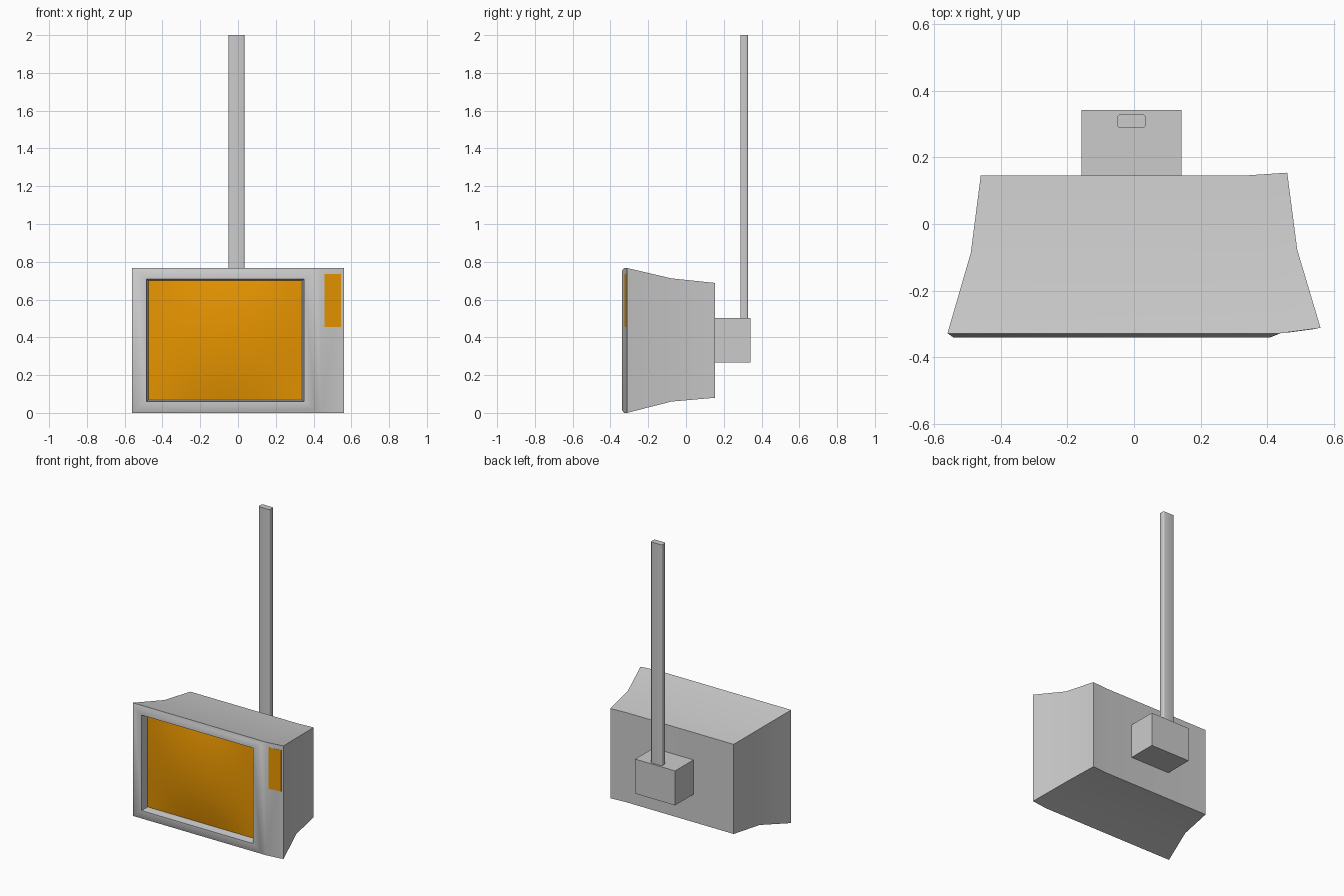
import bpy, bmesh, math

if "Cube" in bpy.data.objects:
    bpy.data.objects.remove(bpy.data.objects["Cube"])


def finish(bm, name, angle=50, color=None):
    bmesh.ops.recalc_face_normals(bm, faces=bm.faces)
    mesh = bpy.data.meshes.new(name)
    bm.to_mesh(mesh)
    bm.free()
    obj = bpy.data.objects.new(name, mesh)
    bpy.context.collection.objects.link(obj)
    bpy.ops.object.select_all(action='DESELECT')
    obj.select_set(True)
    bpy.context.view_layer.objects.active = obj
    bpy.ops.object.shade_smooth_by_angle(angle=math.radians(angle))
    if color:
        mesh.materials.append(color)
    return obj


def bridge(bm, a, b):
    n = len(a)
    for i in range(n):
        bm.faces.new((a[i], a[(i + 1) % n], b[(i + 1) % n], b[i]))


def box(bm, x0, x1, y0, y1, z0, z1):
    vs = bmesh.ops.create_cube(bm, size=1)['verts']
    for v in vs:
        v.co = ((x0 + x1) / 2 + v.co.x * (x1 - x0),
                (y0 + y1) / 2 + v.co.y * (y1 - y0),
                (z0 + z1) / 2 + v.co.z * (z1 - z0))


orange = bpy.data.materials.new("orange")
orange.diffuse_color = (0.80, 0.30, 0.0, 1)
orange.use_nodes = True
orange.node_tree.nodes["Principled BSDF"].inputs["Base Color"].default_value = orange.diffuse_color

# Casing: flared rings from back to front, each with a split near the right side
bm = bmesh.new()


def casing_ring(x0, xm, x1, y, y_right, z0, z1):
    pts = [(x0, y), (xm, y), (x1, y_right)]
    return [bm.verts.new((px, py, z0)) for px, py in pts] + \
           [bm.verts.new((px, py, z1)) for px, py in reversed(pts)]


rings = [casing_ring(-0.46, 0.34, 0.46, 0.146, 0.154, 0.08, 0.688),
         casing_ring(-0.49, 0.38, 0.49, -0.087, -0.077, 0.06, 0.712),
         casing_ring(-0.56, 0.44, 0.56, -0.328, -0.312, 0.0, 0.767)]
for a, b in zip(rings, rings[1:]):
    bridge(bm, a, b)
back, front = rings[0], rings[-1]
bm.faces.new((back[0], back[1], back[4], back[5]))
bm.faces.new(back[1:5])
bm.faces.new(front[1:5])

# Raised frame and screen recess
prev = [front[0], front[1], front[4], front[5]]
for x0, x1, z0, z1, y in [(-0.543, 0.41, 0.016, 0.751, -0.34),
                          (-0.485, 0.35, 0.06, 0.708, -0.34),
                          (-0.475, 0.34, 0.068, 0.70, -0.289)]:
    ring = [bm.verts.new(c) for c in ((x0, y, z0), (x1, y, z0), (x1, y, z1), (x0, y, z1))]
    bridge(bm, prev, ring)
    prev = ring
finish(bm, "casing")

# Domed screen
bm = bmesh.new()
bmesh.ops.create_grid(bm, x_segments=10, y_segments=10, size=1)
for v in bm.verts:
    u, w = v.co.x, v.co.y
    v.co = (-0.0675 + u * 0.4075, -0.289 - 0.035 * (1 - u * u) * (1 - w * w), 0.384 + w * 0.316)
screen = finish(bm, "screen", color=orange)
if screen.data.polygons[0].normal.y > 0:
    screen.data.flip_normals()

# Control panel set into the slanted right strip
bm = bmesh.new()
box(bm, 0.458, 0.545, -0.001, 0.004, 0.455, 0.735)
for v in bm.verts:
    v.co.y += -0.328 + (v.co.x - 0.44) * 0.016 / 0.12
finish(bm, "control_panel", 30, orange)

# Mounting block behind the casing
bm = bmesh.new()
box(bm, -0.158, 0.142, 0.145, 0.342, 0.268, 0.502)
finish(bm, "mount_block", 30)

# Ceiling pole with rounded upright edges
bm = bmesh.new()
box(bm, -0.05, 0.035, 0.288, 0.329, 0.50, 2.0)
upright = [e for e in bm.edges if abs(e.verts[0].co.z - e.verts[1].co.z) > 1]
bmesh.ops.bevel(bm, geom=upright, offset=0.009, segments=3, profile=0.5, affect='EDGES')
finish(bm, "ceiling_pole", 40)
